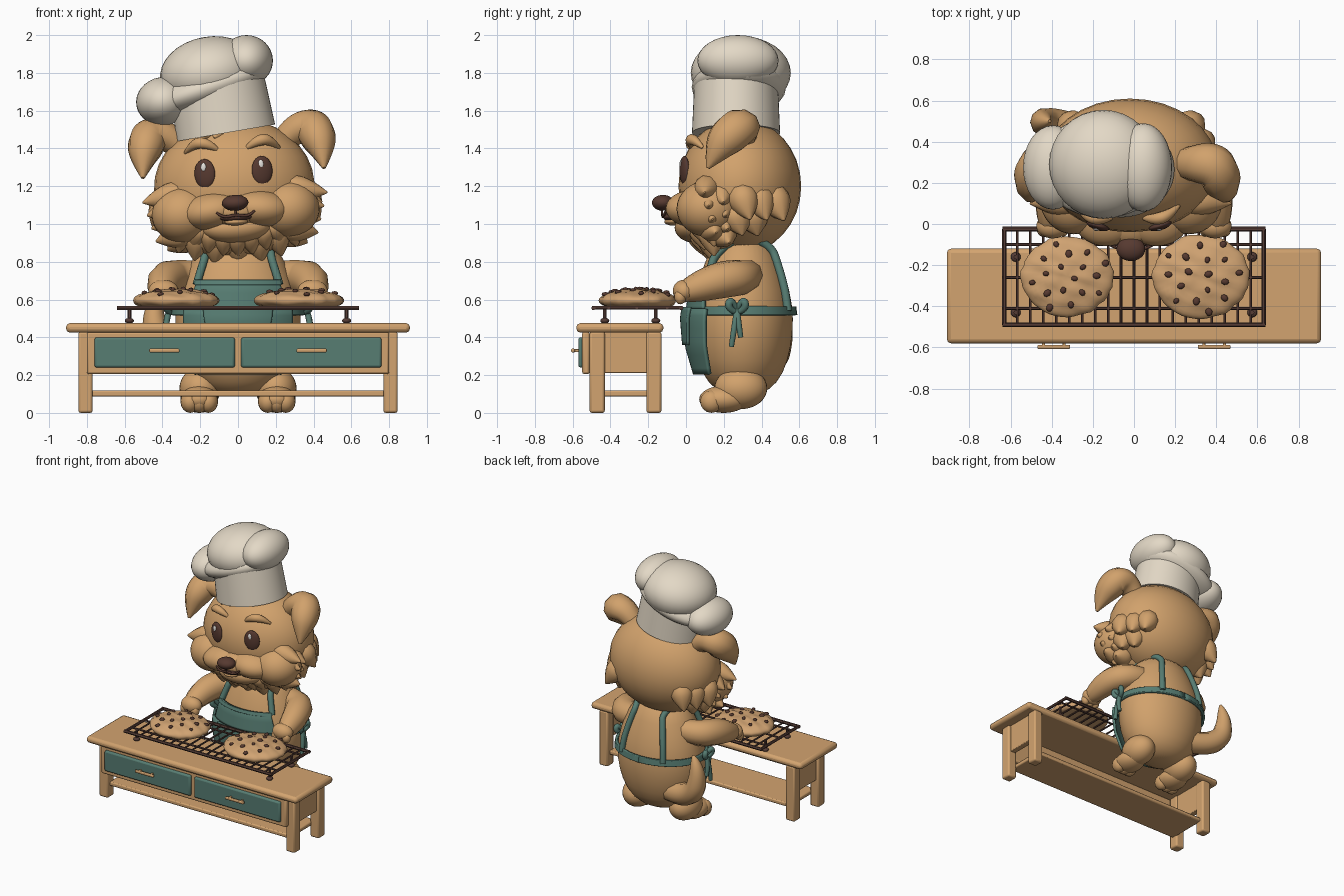
import bpy, bmesh, math, random
from mathutils import Vector

if "Cube" in bpy.data.objects:
    bpy.data.objects.remove(bpy.data.objects["Cube"])
random.seed(4)
sin, cos, pi = math.sin, math.cos, math.pi


def material(name, rgb):
    m = bpy.data.materials.new(name)
    m.use_nodes = True
    m.diffuse_color = (*rgb, 1)
    m.node_tree.nodes["Principled BSDF"].inputs["Base Color"].default_value = (*rgb, 1)
    return m


FUR = material("tan fur", (.64, .36, .15))
WOOD = material("light wood", (.65, .37, .16))
DOUGH = material("cookie dough", (.64, .37, .17))
TEAL = material("teal", (.095, .205, .17))
CREAM = material("cream cloth", (.77, .69, .565))
DARK = material("dark brown", (.095, .042, .03))
METAL = material("brown metal", (.09, .045, .036))
WHITE = material("white", (.85, .82, .78))


def finish(ob, name, mat, angle=50):
    ob.name = ob.data.name = name
    ob.data.materials.clear()
    ob.data.materials.append(mat)
    bpy.ops.object.select_all(action='DESELECT')
    ob.select_set(True)
    bpy.context.view_layer.objects.active = ob
    bpy.ops.object.shade_smooth_by_angle(angle=math.radians(angle))
    return ob


def ball(name, mat, loc, size, rot=(0, 0, 0), segs=32):
    bpy.ops.mesh.primitive_uv_sphere_add(segments=segs, ring_count=segs // 2, location=loc, rotation=rot)
    ob = bpy.context.object
    ob.scale = size
    return finish(ob, name, mat, 180)


def box(name, mat, lo, hi, bevel=.012):
    lo, hi = Vector(lo), Vector(hi)
    bpy.ops.mesh.primitive_cube_add(size=1, location=(lo + hi) / 2)
    ob = bpy.context.object
    ob.data.transform(ob.matrix_world.Diagonal((*(hi - lo), 1)))
    mod = ob.modifiers.new("bevel", 'BEVEL')
    mod.width, mod.segments = bevel, 2
    return finish(ob, name, mat, 35)


def tubes(name, mat, paths, res=3):
    """Tapered tubes; each path is a list of (x, y, z, radius)."""
    cu = bpy.data.curves.new(name, 'CURVE')
    cu.dimensions, cu.bevel_depth, cu.bevel_resolution = '3D', 1, res
    cu.use_fill_caps, cu.resolution_u = True, 6
    for path in paths:
        sp = cu.splines.new('NURBS' if len(path) > 2 else 'POLY')
        sp.points.add(len(path) - 1)
        for p, (x, y, z, r) in zip(sp.points, path):
            p.co, p.radius = (x, y, z, 1), r
        sp.order_u, sp.use_endpoint_u = 3, True
    ob = bpy.data.objects.new(name, cu)
    bpy.context.collection.objects.link(ob)
    bpy.ops.object.select_all(action='DESELECT')
    ob.select_set(True)
    bpy.context.view_layer.objects.active = ob
    bpy.ops.object.convert(target='MESH')
    return finish(bpy.context.object, name, mat)


def grid(name, mat, rows, closed=False, thick=0):
    bm = bmesh.new()
    vs = [[bm.verts.new(p) for p in row] for row in rows]
    for a, b in zip(vs, vs[1:]):
        n = len(a)
        for i in range(n if closed else n - 1):
            bm.faces.new((a[i], a[(i + 1) % n], b[(i + 1) % n], b[i]))
    if closed:
        bm.faces.new(vs[0][::-1])
        bm.faces.new(vs[-1])
    me = bpy.data.meshes.new(name)
    bm.to_mesh(me)
    ob = bpy.data.objects.new(name, me)
    bpy.context.collection.objects.link(ob)
    if thick:
        mod = ob.modifiers.new("thickness", 'SOLIDIFY')
        mod.thickness, mod.offset = thick, 0
    return finish(ob, name, mat, 60)


# Body: an egg lofted from its half widths
PROFILE = [(.09, .08), (.12, .18), (.2, .27), (.35, .325), (.5, .34), (.65, .315), (.8, .25), (.95, .17)]


def on_body(a, z, off=0.0):
    for (z0, r0), (z1, r1) in zip(PROFILE, PROFILE[1:]):
        if z <= z1:
            break
    r = r0 + (r1 - r0) * (z - z0) / (z1 - z0)
    return ((r + off) * sin(a), .3 - (r * .8 + off) * cos(a), z)


def body_patch(name, z0, z1, a0, a1, off, thick):
    rows = []
    for i in range(11):
        t = i / 10
        a = a0 + (a1 - a0) * t
        rows.append([on_body(a * (j / 20 - 1), z0 + (z1 - z0) * t, off) for j in range(41)])
    return grid(name, TEAL, rows, thick=thick)


body = grid("body", FUR, [[on_body(2 * pi * j / 40, z) for j in range(40)] for z, r in PROFILE], True)
body.modifiers.new("smooth", 'SUBSURF').levels = 1

# Apron with belt, straps and side bows
body_patch("apron_skirt", .205, .55, .82, .88, .035, .02)
body_patch("apron_bib", .55, .69, .8, .72, .025, .02)
body_patch("apron_pocket", .36, .56, .4, .5, .052, .016)
body_patch("apron_belt", .517, .563, pi, pi, .01, .02)
body_patch("apron_trim", .675, .7, .74, .74, .03, .03)
straps, bows = [], []
for s in (-1, 1):
    front = [(*on_body(s * .75, z, .02), .022) for z in (.68, .76, .84)]
    back = [(*on_body(s * 2.6, z, .012), .022) for z in (.88, .8, .7, .62, .54)]
    straps.append(front + [(s * .18, .3, .95, .022)] + back)
    for dy, dz in ((-.03, -.2), (.02, -.15)):
        bows.append([(s * .36, .27, .55, .015), (s * .39, .27 + dy / 3, .48, .018), (s * .38, .27 + dy, .55 + dz, .014)])
    for d in (-1, 1):
        bows.append([(s * .36, .27, .55, .014), (s * .385, .27 + d * .035, .61, .02),
                     (s * .385, .27 + d * .05, .55, .02), (s * .36, .27, .53, .014)])
tubes("apron_straps", TEAL, straps)
tubes("apron_bows", TEAL, bows)

# Arms, paws, feet
for s, side in ((-1, "right"), (1, "left")):
    tubes(side + "_arm", FUR, [[(s * .2, .33, .73, .08), (s * .32, .31, .72, .095), (s * .385, .18, .705, .1),
                                (s * .405, .03, .655, .075), (s * .405, -.01, .64, .055)]])
    ball(side + "_paw", FUR, (s * .395, -.01, .645), (.08, .06, .06))
    for i in (-1, 0, 1):
        ball(side + "_finger", FUR, (s * .395 + i * .045, -.03, .615), (.032, .032, .04), segs=16)
        ball(side + "_toe", FUR, (s * .205 + i * .048, .135, .06), (.052, .06, .06), segs=16)
    ball(side + "_foot", FUR, (s * .205, .2, .072), (.1, .13, .072))
    ball(side + "_leg", FUR, (s * .2, .29, .13), (.11, .14, .11))
tubes("tail", FUR, [[(-.1, .4, .28, .08), (-.27, .45, .28, .085), (-.42, .49, .36, .08), (-.45, .5, .5, .06),
                     (-.43, .5, .61, .035), (-.41, .5, .65, .008)]])

# Head, tilted slightly; h() maps level head positions to tilted ones
ROLL = .055


def h(x, y, z):
    return (x * cos(ROLL) - (z - 1.2) * sin(ROLL) - .02, y, 1.2 + x * sin(ROLL) + (z - 1.2) * cos(ROLL))


def head_ball(name, mat, loc, size, tilt=0, yaw=0):
    return ball(name, mat, h(*loc), size, (0, tilt - ROLL, yaw))


def head_tubes(name, mat, paths):
    return tubes(name, mat, [[(*h(*p[:3]), p[3]) for p in path] for path in paths])


def tuft(a, b, r):
    a, b = Vector(a), Vector(b)
    return [(*a.lerp(b, t), r * k) for t, k in ((0, .6), (.2, 1), (.65, .9), (1, .06))]


head_ball("head", FUR, (0, .285, 1.2), (.425, .325, .36))
head_ball("muzzle", FUR, (0, .01, 1.07), (.14, .12, .09))
head_ball("chin", FUR, (0, .05, .98), (.18, .11, .08))
head_ball("beard_core", FUR, (0, .17, .95), (.32, .14, .12))
head_ball("nose", DARK, (0, -.122, 1.112), (.07, .058, .042))
head_ball("mouth", DARK, (0, -.078, 1.035), (.085, .042, .022))
head_ball("lower_lip", FUR, (0, -.07, 1.012), (.06, .045, .02))
head_tubes("mouth_line", DARK, [[(-.1, -.105, 1.065, .006), (-.07, -.12, 1.035, .008), (0, -.125, 1.05, .008),
                                 (.07, -.12, 1.035, .008), (.1, -.105, 1.065, .006)],
                                [(0, -.125, 1.04, .006), (0, -.13, 1.09, .006)]])
tufts = []
for s, side in ((-1, "right"), (1, "left")):
    head_ball(side + "_muzzle_cheek", FUR, (s * .125, .04, 1.075), (.165, .148, .098), s * .12)
    head_ball(side + "_cheek", FUR, (s * .28, .12, 1.065), (.165, .17, .15))
    head_ball(side + "_eye", DARK, (s * .152, -.008, 1.275), (.057, .022, .077), 0, s * .3)
    head_ball(side + "_eye_glint", WHITE, (s * .152 - .005, -.027, 1.31), (.014, .007, .022))
    head_tubes(side + "_eyebrow", FUR, [[(s * .08, .03, 1.4, .012), (s * .13, .02, 1.435, .03),
                                         (s * .2, .04, 1.44, .03), (s * .25, .09, 1.39, .008)]])
    # Folded ear: a broad flap that drops to a point
    ear = head_tubes(side + "_ear", FUR, [[
        (s * .25, .29, 1.4, .06), (s * .32, .29, 1.48, .08), (s * .43, .285, 1.5, .1), (s * .46, .22, 1.43, .1),
        (s * .475, .17, 1.35, .06), (s * .48, .13, 1.27, .01)]])
    for v in ear.data.vertices:
        v.co.y = .25 + (v.co.y - .25) * 1.12
    # Cheek tufts: a front fan and a rear cluster
    for j in range(4):
        z = 1.14 - .07 * j
        tufts.append(tuft((s * .22, .12, z + .05), (s * (.49 - .02 * j), .1 + .02 * j, z), .075))
        tufts.append(tuft((s * .22, .17, z + .04), (s * (.46 - .03 * j), .2 + .01 * j, z - .05), .08))
    for j in range(3):
        tufts.append(tuft((s * (.34 - .05 * j), .28 + .08 * j, 1.18), (s * (.44 - .05 * j), .34 + .09 * j, 1.0), .085))
    for j in range(2):
        tufts.append(tuft((s * (.31 - .03 * j), .25 + .09 * j, 1.08), (s * (.37 - .05 * j), .3 + .08 * j, .92), .085))
# Beard rows
for k in range(-4, 5):
    u = k / 4
    x, z = .37 * sin(1.35 * u), .78 + .15 * u * u
    tufts.append(tuft((x * .85, .13, z + .2), (x, .15, z), .08))
    tufts.append(tuft((.25 * u, .06 + .03 * abs(u), 1.0 + .05 * u * u), (.31 * u, .1, .83 + .1 * u * u), .07))
# Forelock peeking out below the hat
for x in (-.16, -.09):
    tufts.append(tuft((x + .05, .17, 1.52), (x, .07, 1.46), .05))
head_tubes("fur_tufts", FUR, tufts)

# Chef hat
LEAN = (0, -.17, 0)
bpy.ops.mesh.primitive_cone_add(vertices=48, radius1=.265, radius2=.25, depth=.3, location=(-.09, .265, 1.63), rotation=LEAN)
bpy.context.object.scale = (1, .88, 1)
finish(bpy.context.object, "hat_band", CREAM)
ball("hat_crown", CREAM, (-.15, .29, 1.8), (.265, .265, .192), LEAN)
ball("hat_roll", CREAM, (-.15, .28, 1.725), (.335, .25, .11), (0, -.33, 0))
ball("hat_puff_left", CREAM, (.045, .275, 1.865), (.14, .215, .135))
ball("hat_puff_right", CREAM, (-.395, .275, 1.65), (.145, .205, .128), LEAN)

# Table
box("table_top", WOOD, (-.91, -.58, .425), (.91, -.12, .475), .02)
box("table_shelf", WOOD, (-.78, -.48, .087), (.78, -.16, .118), .008)
box("drawer_frame", WOOD, (-.8, -.55, .205), (.8, -.51, .43))
for s, side in ((-1, "right"), (1, "left")):
    xs = sorted((s * .77, s * .845))
    for y in (-.51, -.21):
        box("table_leg_" + side, WOOD, (xs[0], y, 0), (xs[1], y + .08, .43))
    px = sorted((s * .78, s * .825))
    box("table_side_" + side, WOOD, (px[0], -.45, .21), (px[1], -.17, .43), .005)
    box("drawer_" + side, TEAL, (s * .388 - .372, -.57, .24), (s * .388 + .372, -.54, .4))
    box("drawer_handle_" + side, WOOD, (s * .39 - .08, -.608, .32), (s * .39 + .08, -.588, .34), .006)
    for d in (-.05, .05):
        box("handle_post", WOOD, (s * .39 + d - .008, -.595, .322), (s * .39 + d + .008, -.565, .338), .003)

# Cooling rack
rods = [[(-.63 + .063 * i, y0, .556, r), (-.63 + .063 * i, y1, .556, r)]
        for i in range(21) for y0, y1, r in [(-.49, -.025, .011 if i in (0, 20) else .0065)]]
rods += [[(-.64, y, .555, r), (.64, y, .555, r)] for y, r in
         ((-.49, .012), (-.025, .012), (-.1, .007), (-.26, .007), (-.41, .007))]
for x in (-.575, .575):
    for y in (-.43, -.16):
        rods.append([(x, y, .49, .011), (x, y, .56, .011)])
        ball("rack_foot", METAL, (x, y, .488), (.024, .024, .015), segs=16)
tubes("cooling_rack", METAL, rods, 1)

# Chocolate chip cookies
for cx, rad in ((-.325, .225), (.325, .235)):
    ck = ball("cookie", DOUGH, (cx, -.255, .595), (1, 1, 1), segs=48)
    for v in ck.data.vertices:
        p = v.co
        bump = 1 + .02 * sin(9 * p.x + 4) * cos(8 * p.y) + .015 * sin(17 * p.y + 6 * p.x)
        p.x, p.y, p.z = p.x * rad * bump, p.y * rad * .87 * bump, max(-.03, p.z * .06 * (1 + (bump - 1) * 3))
    for i in range(17):
        d, a = math.sqrt((i + .6) / 18) * .92, i * 2.4 + cx
        size = random.uniform(.015, .022)
        ball("chocolate_chip", DARK, (cx + rad * d * cos(a), -.255 + rad * .87 * d * sin(a),
                                      .597 + .06 * math.sqrt(1 - d * d)), (size, size * .8, .012), (0, 0, a), 8)
